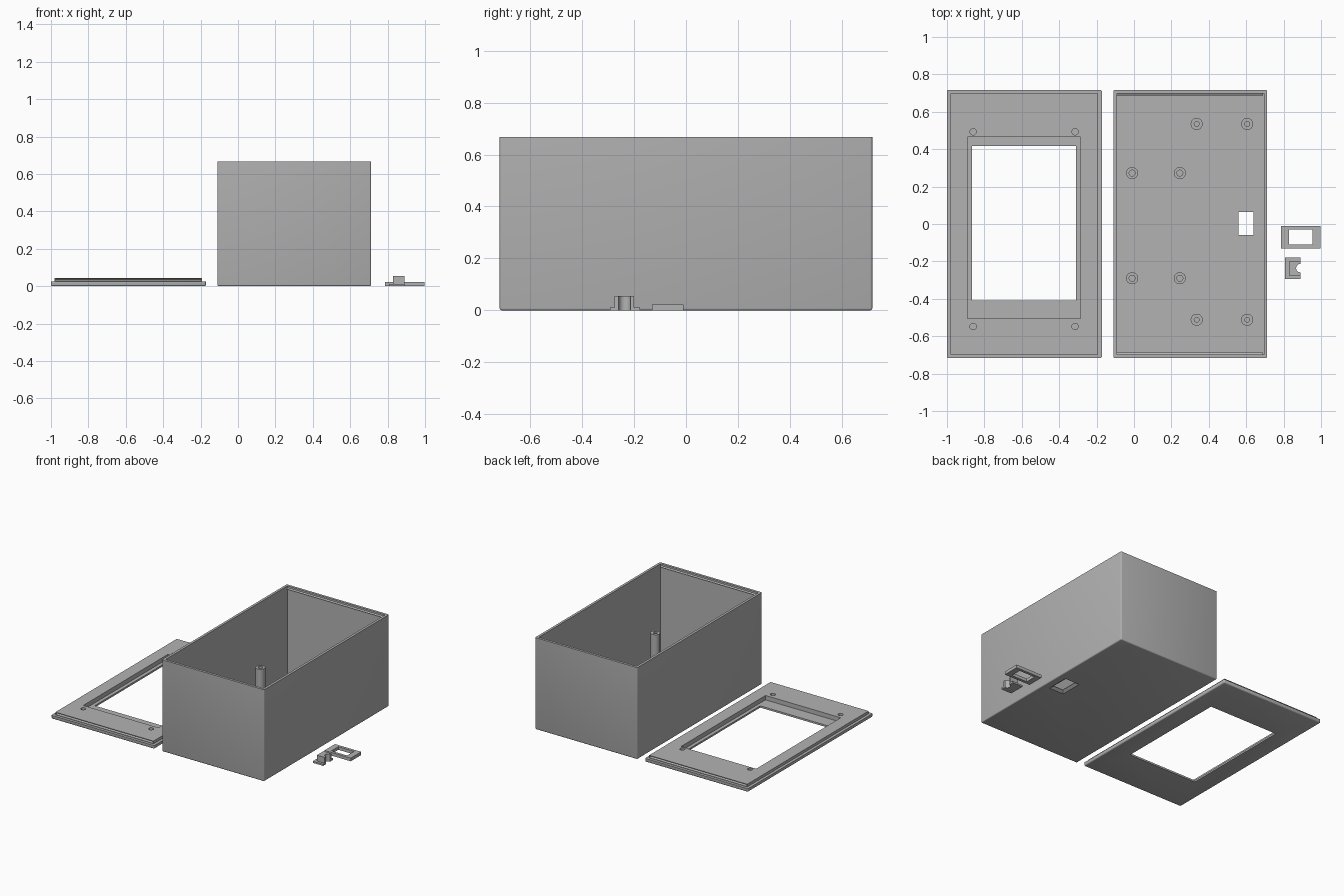
import bpy
import bmesh
from mathutils import Matrix, Vector

if "Cube" in bpy.data.objects:
    bpy.data.objects.remove(bpy.data.objects["Cube"], do_unlink=True)

gray = bpy.data.materials.new("plain gray plastic")
gray.use_nodes = True
gray.diffuse_color = (0.45, 0.45, 0.45, 1)
gray.node_tree.nodes["Principled BSDF"].inputs["Base Color"].default_value = (0.45, 0.45, 0.45, 1)


def finish(name, bm):
    bmesh.ops.recalc_face_normals(bm, faces=bm.faces)
    mesh = bpy.data.meshes.new(name)
    bm.to_mesh(mesh)
    bm.free()
    mesh.materials.append(gray)
    obj = bpy.data.objects.new(name, mesh)
    bpy.context.collection.objects.link(obj)
    return obj


def box(name, x, y, z, fillet=0, taper=0):
    """Block between (low, high) pairs; fillet rounds all but the top rim, taper narrows the top."""
    bm = bmesh.new()
    bmesh.ops.create_cube(bm, size=1)
    for v in bm.verts:
        low = v.co.z < 0
        for i, (a, b) in enumerate((x, y, z)):
            side = v.co[i]
            v.co[i] = b if side > 0 else a
            if not low and i < 2:
                v.co[i] -= taper if side > 0 else -taper
    if fillet:
        edges = [e for e in bm.edges if min(v.co.z for v in e.verts) < z[1] - 1e-5]
        bmesh.ops.bevel(bm, geom=edges, offset=fillet, segments=3, profile=0.5, affect='EDGES')
    return finish(name, bm)


def cylinder(name, x, y, z, radius, sides=32):
    bm = bmesh.new()
    place = Matrix.Translation((x, y, (z[0] + z[1]) / 2))
    bmesh.ops.create_cone(bm, cap_ends=True, segments=sides, radius1=radius,
                          radius2=radius, depth=z[1] - z[0], matrix=place)
    return finish(name, bm)


def ridge(name, x, root, tip, z, half, side):
    """Triangular bar running along x, pointing inward from the short end given by side."""
    bm = bmesh.new()
    profile = ((root, z - half), (tip, z), (root, z + half))
    face = bm.faces.new([bm.verts.new((x[0], side * y, h)) for y, h in profile])
    new = bmesh.ops.extrude_face_region(bm, geom=[face])["geom"]
    bmesh.ops.translate(bm, vec=Vector((x[1] - x[0], 0, 0)),
                        verts=[v for v in new if isinstance(v, bmesh.types.BMVert)])
    return finish(name, bm)


def combine(target, operation, *tools):
    for tool in tools:
        mod = target.modifiers.new("combine", 'BOOLEAN')
        mod.operation = operation
        mod.solver = 'EXACT'
        mod.object = tool
        bpy.context.view_layer.objects.active = target
        bpy.ops.object.modifier_apply(modifier=mod.name)
        bpy.data.objects.remove(tool, do_unlink=True)


def smooth(obj):
    bpy.ops.object.select_all(action='DESELECT')
    obj.select_set(True)
    bpy.context.view_layer.objects.active = obj
    bpy.ops.object.shade_smooth_by_angle(angle=0.6)


END = 0.717
WALL = 0.018

# Open enclosure with a switch opening flared on the underside
case = box("case", (-0.11, 0.712), (-END, END), (0, 0.667), fillet=0.008)
combine(case, 'DIFFERENCE',
        box("cavity", (-0.11 + WALL, 0.712 - WALL), (-END + WALL, END - WALL), (WALL, 0.8)),
        box("opening", (0.56, 0.64), (-0.06, 0.065), (-0.1, 0.1)),
        box("flare", (0.535, 0.665), (-0.085, 0.09), (-0.005, 0.014), taper=0.025))
smooth(case)

# Snap ridges inside the short walls
for label, side in (("front", -1), ("back", 1)):
    ridge(label + "_snap_ridge", (-0.09, 0.69), 0.702, 0.688, 0.648, 0.008, side)

# Hollow mounting posts
posts = [(x, y, 0.013) for x in (0.335, 0.605) for y in (-0.512, 0.535)]
posts += [(x, y, 0.016) for x in (-0.01, 0.245) for y in (-0.29, 0.272)]
for i, (x, y, bore) in enumerate(posts):
    post = cylinder(f"mounting_post_{i + 1}", x, y, (0.012, 0.26), 0.032)
    combine(post, 'DIFFERENCE', cylinder("bore", x, y, (0.03, 0.3), bore))
    smooth(post)

# Lid: plate with a raised inner lip, display recess and window
lid = box("lid", (-1, -0.172), (-END, END), (0, 0.025), fillet=0.008)
combine(lid, 'UNION', box("lip", (-0.98, -0.192), (-0.697, 0.697), (0.015, 0.045)))
combine(lid, 'DIFFERENCE',
        box("recess", (-0.89, -0.285), (-0.506, 0.466), (0.013, 0.1)),
        box("window", (-0.865, -0.31), (-0.41, 0.418), (-0.1, 0.1)),
        *[ridge("snap_groove", (-0.975, -0.197), 0.702, 0.686, 0.035, 0.009, s) for s in (-1, 1)],
        *[cylinder("screw_hole", x, y, (0.013, 0.1), 0.017)
          for x in (-0.86, -0.315) for y in (-0.548, 0.493)])
smooth(lid)

# Loose switch bezel
bezel = box("switch_bezel", (0.787, 0.998), (-0.13, -0.01), (0, 0.023))
combine(bezel, 'DIFFERENCE', box("bezel_hole", (0.828, 0.955), (-0.11, -0.03), (-0.1, 0.1)))

# Loose cable clamp: flange and block with a rounded notch
clamp = box("cable_clamp", (0.807, 0.89), (-0.293, -0.178), (0, 0.012))
combine(clamp, 'UNION', box("block", (0.828, 0.89), (-0.275, -0.2), (0.005, 0.055)))
combine(clamp, 'DIFFERENCE', cylinder("notch", 0.89, -0.236, (-0.1, 0.1), 0.023))
smooth(clamp)
